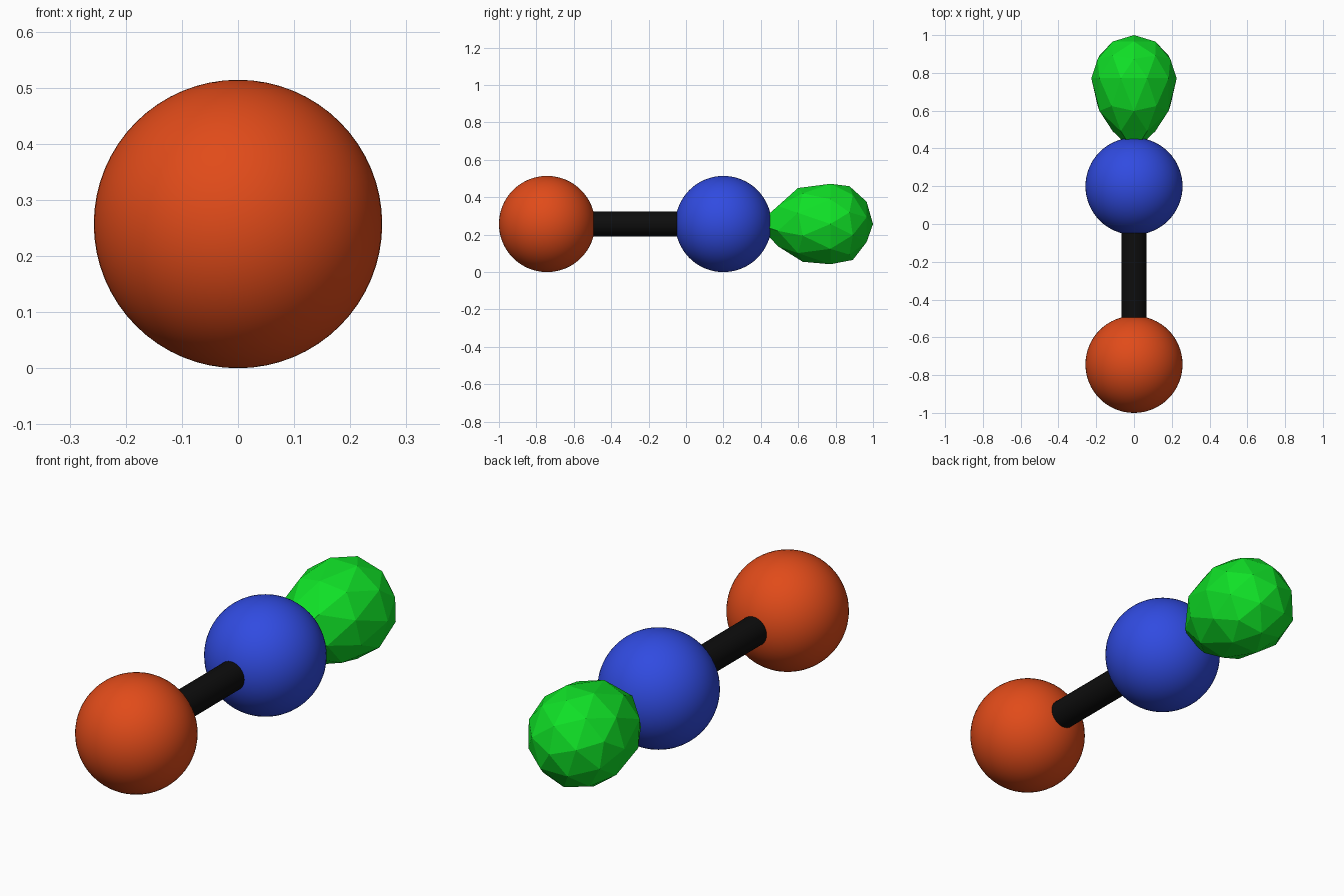
import bpy
import math

if "Cube" in bpy.data.objects:
    bpy.data.objects.remove(bpy.data.objects["Cube"])

R = 0.257      # ball radius, also height of the common axis
BACK_Y, FRONT_Y = 0.2, -0.743


def material(name, rgb):
    m = bpy.data.materials.new(name)
    m.diffuse_color = (*rgb, 1)
    m.use_nodes = True
    m.node_tree.nodes["Principled BSDF"].inputs["Base Color"].default_value = m.diffuse_color
    return m


def finish(name, mat, smooth=True):
    ob = bpy.context.object
    ob.name = name
    ob.data.materials.append(mat)
    if smooth:
        bpy.ops.object.shade_smooth_by_angle(angle=math.radians(40))
    return ob


def ball(name, y, mat):
    bpy.ops.mesh.primitive_uv_sphere_add(segments=64, ring_count=32, radius=R, location=(0, y, R))
    finish(name, mat)


orange = material("orange", (0.75, 0.07, 0.01))
blue = material("blue", (0.03, 0.07, 0.75))
black = material("black", (0.004, 0.004, 0.004))
green = material("green", (0.005, 0.75, 0.02))

# Two balls
ball("front_ball", FRONT_Y, orange)
ball("middle_ball", BACK_Y, blue)

# Rod joining the balls, ends buried inside them
bpy.ops.mesh.primitive_cylinder_add(vertices=32, radius=0.066, depth=0.6,
                                    location=(0, (FRONT_Y + BACK_Y) / 2, R),
                                    rotation=(math.pi / 2, 0, 0))
finish("rod", black)

# Faceted teardrop lobe: round outer half, stretched inner half
bpy.ops.mesh.primitive_ico_sphere_add(subdivisions=2, radius=1, location=(0, 0.772, R))
lobe = finish("lobe", green, smooth=False)
for v in lobe.data.vertices:
    x, y, z = v.co
    stretch = 0.228 if z > 0 else (0.39 if z < -0.95 else 0.33)
    v.co = (y * 0.226, z * stretch, x * 0.226)
